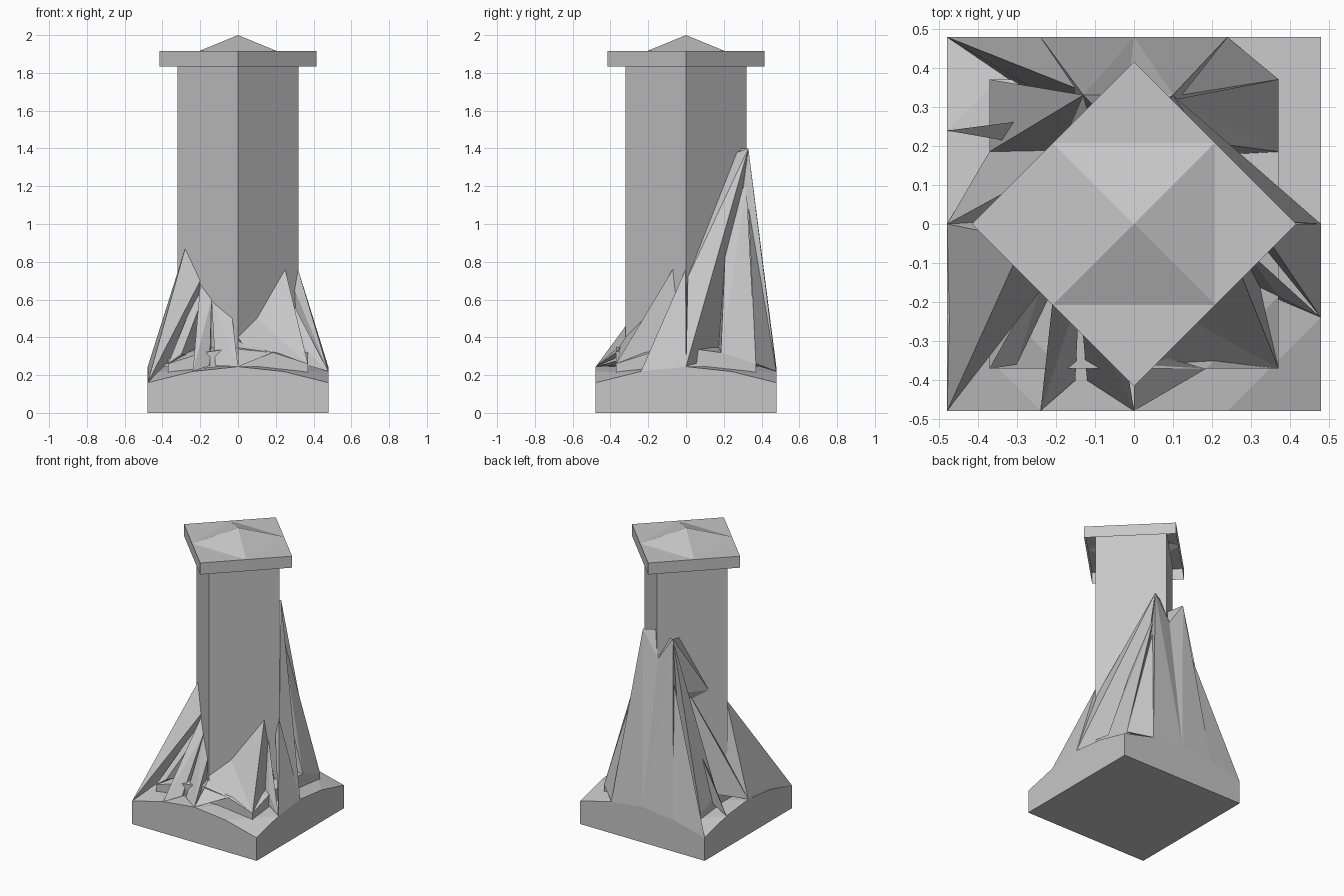
import bpy
import bmesh
from math import sin, cos, pi

cube = bpy.data.objects.get("Cube")
if cube:
    bpy.data.objects.remove(cube, do_unlink=True)

stone = bpy.data.materials.new("grey stone")
stone.use_nodes = True
stone.diffuse_color = (.57, .57, .57, 1)
stone.node_tree.nodes["Principled BSDF"].inputs["Base Color"].default_value = stone.diffuse_color

COLUMN = .32   # half diagonal of the column


def finish(name, bm):
    bmesh.ops.recalc_face_normals(bm, faces=bm.faces)
    mesh = bpy.data.meshes.new(name)
    bm.to_mesh(mesh)
    bm.free()
    mesh.materials.append(stone)
    obj = bpy.data.objects.new(name, mesh)
    bpy.context.collection.objects.link(obj)


def hull(name, *points):
    """Faceted solid wrapped around a few points."""
    bm = bmesh.new()
    for p in points:
        bm.verts.new(p)
    out = bmesh.ops.convex_hull(bm, input=bm.verts)
    loose = {g for g in out["geom_interior"] if isinstance(g, bmesh.types.BMVert)}
    bmesh.ops.delete(bm, geom=list(loose), context="VERTS")
    bmesh.ops.dissolve_limit(bm, angle_limit=.01, verts=bm.verts, edges=bm.edges)
    finish(name, bm)


def step(i, j, half, crown):
    """Point on the arched rim of a square step, in half-widths / 2."""
    arch = (0, .3, 1)[min(abs(i), abs(j))]
    if 0 in (i, j):
        arch = 0
    elif abs(i) == abs(j):
        arch = 1
    return (i * half / 2, j * half / 2, crown - .085 * arch)


def rim(i, j):
    return step(i, j, .478, .245)


def ledge(i, j):
    return step(i, j, .37, .345)


def wall(x, side, z):
    """Point on a column face; side is -1 for front, 1 for back."""
    return (x, side * (COLUMN - abs(x)), z)


def ring(bm, radius, z, turn=0):
    return [bm.verts.new((radius * cos(a), radius * sin(a), z))
            for a in (turn + k * pi / 2 for k in range(4))]


# Arched base and the smaller arched step on it
border = [(i, j) for i in range(-2, 3) for j in range(-2, 3) if 2 in (abs(i), abs(j))]
for name, point, floor in (("base", rim, 0), ("inner_step", ledge, .15)):
    top = [point(i, j) for i, j in border]
    hull(name, *top, *[(x, y, floor) for x, y, z in top])

# Diamond-plan column
bm = bmesh.new()
low, high = ring(bm, COLUMN, .2), ring(bm, COLUMN, 1.9)
for k in range(4):
    n = (k + 1) % 4
    bm.faces.new((low[k], low[n], high[n], high[k]))
bm.faces.new(high)
finish("column", bm)

# Hollow cap: skirt, flat corners and a low pyramid
bm = bmesh.new()
low, high = ring(bm, .415, 1.835), ring(bm, .415, 1.915)
mid = ring(bm, .415 / 2 ** .5, 1.915, pi / 4)
peak = bm.verts.new((0, 0, 2))
for k in range(4):
    n = (k + 1) % 4
    bm.faces.new((low[k], low[n], high[n], mid[k], high[k]))
    bm.faces.new((mid[k], high[n], mid[n]))
    bm.faces.new((mid[k], mid[n], peak))
finish("cap", bm)

# Rock at the front, -x half
hull("tall_side_shard", wall(-.28, -1, .87), wall(-.2, -1, .7), wall(-.31, 1, .5),
     rim(-2, -2), rim(-2, 0), wall(-.24, -1, .4))
hull("front_sliver", wall(-.22, -1, .63), wall(-.19, -1, .6), ledge(-2, -2),
     (-.3, -.36, .31), wall(-.19, -1, .3))
hull("front_blade", wall(-.2, -1, .68), wall(-.14, -1, .6), wall(-.14, -1, .3),
     rim(-1, -2), (-.15, -.4, .25))
hull("front_spur", wall(-.03, -1, .5), wall(-.14, -1, .59), rim(0, -2), (-.12, -.4, .25),
     wall(-.05, -1, .3))

# Rock at the front, +x half
hull("front_crag", wall(.25, -1, .76), wall(.1, -1, .5), ledge(2, -2),
     wall(.1, -1, .3), wall(.3, -1, .3))
hull("front_apron", wall(0, -1, .4), wall(.1, -1, .5), (.04, -.36, .34),
     ledge(2, -2), wall(.2, -1, .3))
hull("front_toe", wall(0, -1, .38), rim(0, -2), ledge(1, -2), (0, -.35, .3))
hull("side_shard", wall(.318, -1, .76), wall(.3, -1, .65), rim(2, -1), rim(2, 0),
     wall(.3, 1, .3))
hull("side_spur", wall(.27, -1, .62), rim(2, -1), ledge(2, -1), wall(.2, -1, .3))

# Twin-peaked spire at the back
east, west = (.1, .33, 1.4), (-.13, .33, 1.39)
hull("spire_core", east, (-.02, .33, 1.22), wall(.03, 1, 1.4), wall(.13, 1, .3),
     rim(0, 2), rim(1, 2))
hull("spire_west", west, (0, .33, 1.2), wall(-.06, 1, 1.35), wall(-.13, 1, .3),
     rim(0, 2), rim(-1, 2))

# Buttresses from the spire along the +x back face
hull("east_fin", east, wall(.05, 1, 1.38), wall(.31, 1, .72), ledge(2, 0), rim(2, 0),
     wall(.15, 1, .3))
hull("east_ridge", (.11, .32, 1.2), wall(.1, 1, 1.15), ledge(2, 1), ledge(2, 2),
     wall(.15, 1, .3))
hull("east_corner_ridge", (.12, .33, 1.1), wall(.12, 1, .9), ledge(2, 2), rim(1, 2),
     wall(.1, 1, .3))

# Buttresses from the spire along the -x back face
hull("west_fin", west, wall(-.1, 1, 1.35), wall(-.235, 1, .97), (-.13, .3, 1),
     wall(-.13, 1, .9))
hull("west_slab", wall(-.13, 1, 1), wall(-.31, 1, .5), rim(-2, 0), ledge(-2, 1),
     wall(-.13, 1, .3))
hull("west_spike", (-.16, .28, .9), wall(-.14, 1, .8), rim(-2, 1), (-.15, .24, .4))
hull("west_ridge", west, wall(-.13, 1, 1), ledge(-2, 2), ledge(-2, 1), wall(-.1, 1, .3))
hull("west_corner_ridge", (-.13, .34, 1.15), wall(-.08, 1, .8), rim(-2, 2), rim(-1, 2),
     wall(-.1, 1, .3))
